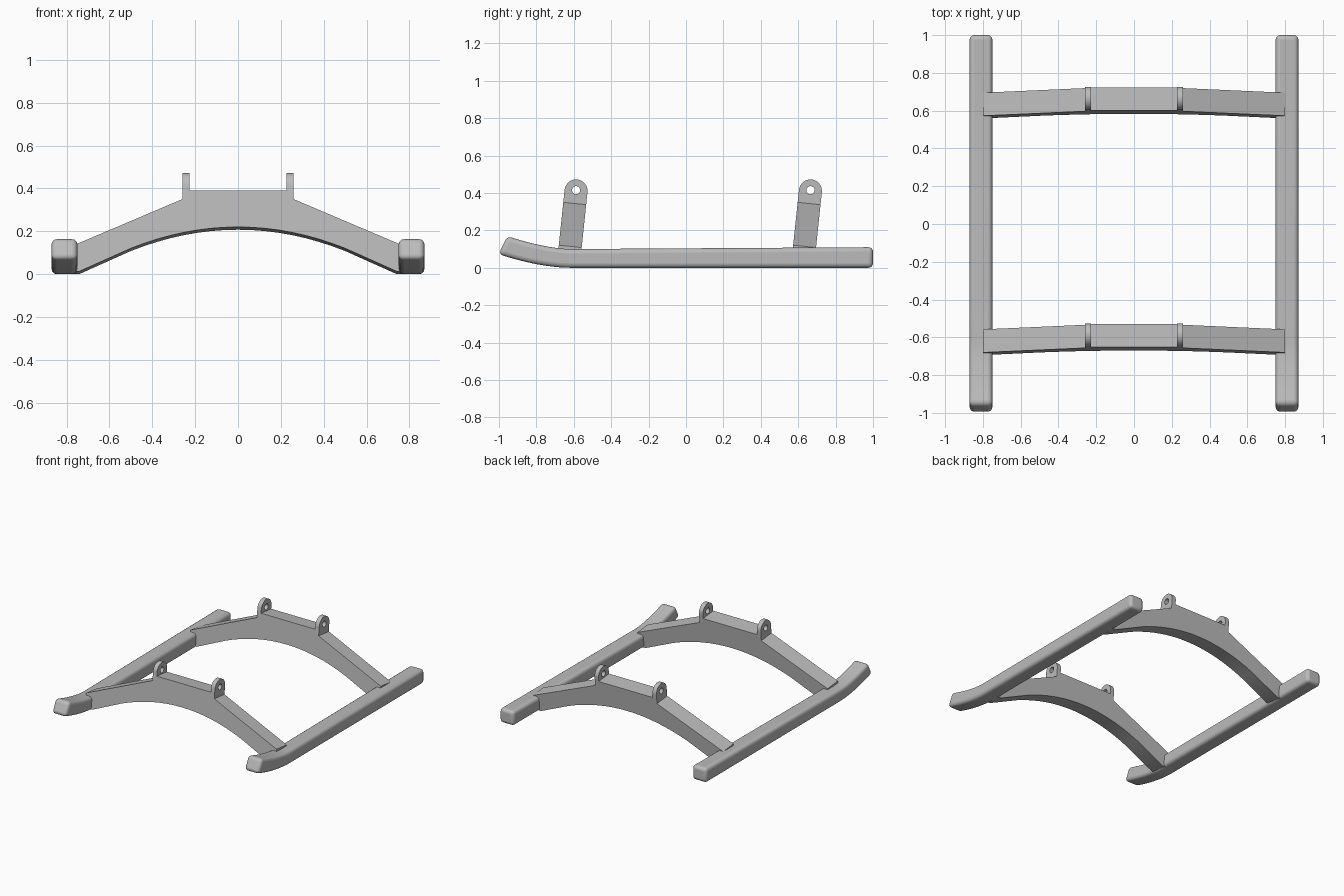
import bpy, bmesh, math
from mathutils import Matrix, Vector

if "Cube" in bpy.data.objects:
    bpy.data.objects.remove(bpy.data.objects["Cube"])

grey = bpy.data.materials.new("plain grey")
grey.use_nodes = True
colour = (0.5, 0.5, 0.5, 1)
grey.diffuse_color = colour
grey.node_tree.nodes["Principled BSDF"].inputs["Base Color"].default_value = colour


def plate(name, loops, to_space, depth, matrix=Matrix()):
    """Extrude a closed outline (plus optional holes) along the vector depth."""
    bm = bmesh.new()
    rings = [[bm.verts.new(to_space(a, b)) for a, b in loop] for loop in loops]
    if len(rings) == 1:
        bm.faces.new(rings[0])
    else:
        edges = [bm.edges.new((r[i - 1], r[i])) for r in rings for i in range(len(r))]
        bmesh.ops.triangle_fill(bm, edges=edges, use_beauty=True)
    out = bmesh.ops.extrude_face_region(bm, geom=bm.faces[:])
    moved = [v for v in out["geom"] if isinstance(v, bmesh.types.BMVert)]
    bmesh.ops.translate(bm, verts=moved, vec=depth)
    bmesh.ops.recalc_face_normals(bm, faces=bm.faces[:])
    mesh = bpy.data.meshes.new(name)
    bm.to_mesh(mesh)
    bm.free()
    mesh.materials.append(grey)
    obj = bpy.data.objects.new(name, mesh)
    obj.matrix_world = matrix
    bpy.context.collection.objects.link(obj)
    bpy.ops.object.select_all(action='DESELECT')
    obj.select_set(True)
    bpy.context.view_layer.objects.active = obj
    bpy.ops.object.shade_smooth_by_angle(angle=math.radians(30))
    return obj


def circle(cy, cz, r, start, end, n):
    angles = [start + (end - start) * i / n for i in range(n + 1)]
    return [(cy + r * math.cos(a), cz + r * math.sin(a)) for a in angles]


# Skids: side outline with an upturned front, rounded on every edge
N = 12
bottom = [(-0.62 - 0.382 * i / N, 0.073 * (i / N) ** 1.75) for i in range(N + 1)]
top = [(-0.62 - 0.335 * i / N, 0.1 + 0.069 * (i / N) ** 1.6) for i in range(N + 1)]
skid_outline = [(1, 0)] + bottom + top[::-1] + [(1, 0.11)]
for side, x in (("left", 0.75), ("right", -0.87)):
    skid = plate(side + "_skid", [skid_outline], lambda y, z: (x, y, z), Vector((0.12, 0, 0)))
    bevel = skid.modifiers.new("rounded edges", 'BEVEL')
    bevel.width = 0.024
    bevel.segments = 4
    bevel.limit_method = 'ANGLE'
    bevel.angle_limit = math.radians(40)

# Cross arches: leaning slabs with an arched underside, and two pierced lugs each
THICK = 0.123
half = THICK / 2
M = 16
under = [(x, 0.215 - 0.4 * x * x) for x in (-0.5 + i / M for i in range(M + 1))]
right_top = [(0.8, 0.115), (0.24, 0.354), (0.24, 0.386)]
arch_outline = ([(-0.8, 0.007), (-0.74, 0.007)] + under + [(0.74, 0.007), (0.8, 0.007)]
                + right_top + [(-x, z) for x, z in right_top[::-1]])
lug_outline = [(-half, 0.335), (half, 0.335)] + circle(0, 0.413, half, 0, math.pi, 16)
lug_hole = circle(0, 0.417, 0.022, 0, math.tau * 15 / 16, 15)

for end, y in (("front", -0.631), ("rear", 0.622)):
    lean = Matrix.Translation((0, y, 0)) @ Matrix.Rotation(math.radians(-6), 4, 'X')
    plate(end + "_arch", [arch_outline], lambda a, b: (a, -half, b), Vector((0, THICK, 0)), lean)
    for side, x in (("left", 0.227), ("right", -0.26)):
        plate(f"{end}_{side}_lug", [lug_outline, lug_hole], lambda a, b: (x, a, b),
              Vector((0.033, 0, 0)), lean)
